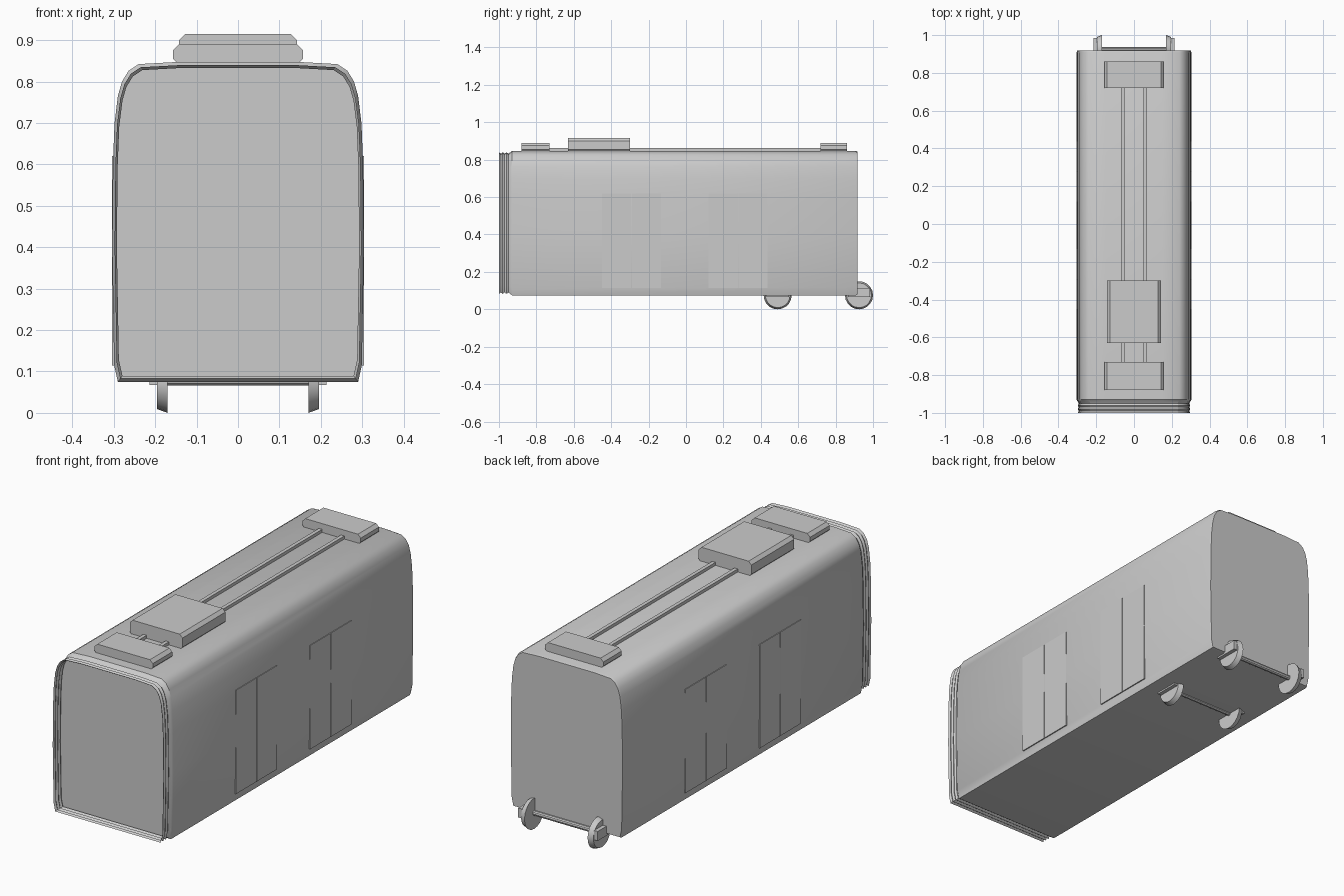
import bpy, bmesh, math
from mathutils import Matrix

if "Cube" in bpy.data.objects:
    bpy.data.objects.remove(bpy.data.objects["Cube"])

grey = bpy.data.materials.new("plain_grey")
grey.use_nodes = True
GREY = (0.6, 0.6, 0.6, 1)
grey.diffuse_color = GREY
for node in grey.node_tree.nodes:
    if node.type == 'BSDF_PRINCIPLED':
        node.inputs["Base Color"].default_value = GREY


def finish(name, bm, angle=35):
    bmesh.ops.recalc_face_normals(bm, faces=bm.faces)
    mesh = bpy.data.meshes.new(name)
    bm.to_mesh(mesh)
    bm.free()
    mesh.materials.append(grey)
    obj = bpy.data.objects.new(name, mesh)
    bpy.context.collection.objects.link(obj)
    bpy.ops.object.select_all(action='DESELECT')
    obj.select_set(True)
    bpy.context.view_layer.objects.active = obj
    bpy.ops.object.shade_smooth_by_angle(angle=math.radians(angle))
    return obj


def loft(name, half, rings, mid=0.0, caps=True, angle=35):
    """Mirror a half outline (x, z) and sweep it along y with a scale per ring."""
    outline = half + [(-x, z) for x, z in reversed(half)]
    bm = bmesh.new()
    loops = [[bm.verts.new((x * s, y, mid + (z - mid) * s)) for x, z in outline]
             for y, s in rings]
    n = len(outline)
    for a, b in zip(loops, loops[1:]):
        for i in range(n):
            bm.faces.new((a[i], a[(i + 1) % n], b[(i + 1) % n], b[i]))
    if caps:
        bm.faces.new(loops[0])
        bm.faces.new(loops[-1])
    return finish(name, bm, angle)


def box(name, lo, hi):
    bm = bmesh.new()
    bmesh.ops.create_cube(bm, size=1)
    for v in bm.verts:
        v.co = [(a + b) / 2 + c * (b - a) for a, b, c in zip(lo, hi, v.co)]
    return finish(name, bm)


def drum(name, x0, x1, r0, r1, y, z, sides):
    """Round part with its axis along x."""
    bm = bmesh.new()
    bmesh.ops.create_cone(bm, cap_ends=True, segments=sides, radius1=r0,
                          radius2=r1, depth=x1 - x0)
    turn = Matrix.Translation(((x0 + x1) / 2, y, z)) @ Matrix.Rotation(math.pi / 2, 4, 'Y')
    bmesh.ops.transform(bm, matrix=turn, verts=bm.verts)
    return finish(name, bm)


# Coach body: slightly bulging sides and rounded roof edges
SECTION = [(0.29, 0.075), (0.299, 0.115), (0.304, 0.4), (0.302, 0.6), (0.298, 0.7),
           (0.29, 0.765), (0.28, 0.8), (0.264, 0.826), (0.24, 0.842), (0.15, 0.847)]
loft("coach_body", SECTION, [(-0.94, 0.98), (-0.93, 1), (0.908, 1), (0.918, 0.99)], 0.46)

# Open folding gangway at the front
folds = [(-1 + 0.01 * i, 0.98 if i % 2 == 0 else 0.962) for i in range(7)]
loft("gangway_bellows", SECTION, folds, 0.46, caps=False, angle=20)

# Roof equipment with chamfered sides
def roof_box(name, y0, y1, w, top):
    half = [(w - 0.015, 0.84), (w, 0.855), (w, top - 0.015), (w - 0.015, top)]
    loft(name, half, [(y0, 1), (y1, 1)], angle=20)

roof_box("front_roof_box", -0.88, -0.73, 0.157, 0.89)
roof_box("rear_roof_box", 0.72, 0.86, 0.157, 0.89)
roof_box("main_roof_unit", -0.63, -0.30, 0.142, 0.915)
for side in (-1, 1):
    x = side * 0.06
    box("roof_pipe", (x - 0.009, -0.73, 0.842), (x + 0.009, 0.72, 0.862))

# Double doors on both sides, as thin leaves with a gap between them
for side in (-1, 1):
    for start in (-0.45, 0.12):
        for leaf in range(2):
            y = start + leaf * 0.16
            xs = sorted((side * 0.298, side * 0.3045))
            box("door_leaf", (xs[0], y, 0.115), (xs[1], y + 0.157, 0.62))

# Axles, wheels and outer bearing boxes
for y in (0.49, 0.925):
    drum("axle", -0.175, 0.175, 0.012, 0.012, y, 0.078, 10)
    for side in (-1, 1):
        inner, outer = side * 0.17, side * 0.195
        radii = (0.075, 0.066) if side > 0 else (0.066, 0.075)
        drum("wheel", min(inner, outer), max(inner, outer), *radii, y, 0.075, 20)
        xs = sorted((outer, side * 0.214))
        box("bearing_box", (xs[0], y - 0.06, 0.067), (xs[1], y + 0.06, 0.113))
